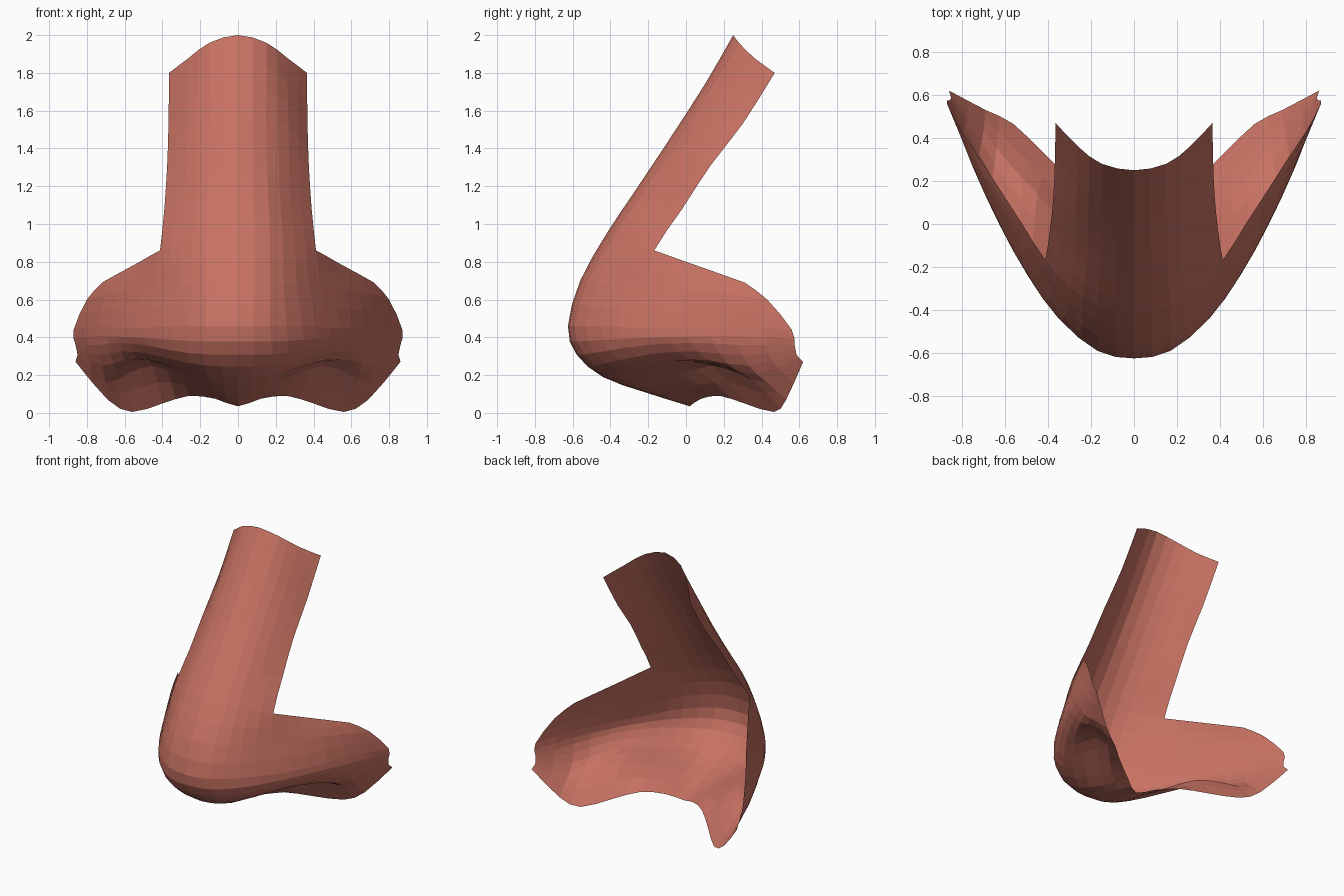
import bpy
from mathutils import Vector

if "Cube" in bpy.data.objects:
    bpy.data.objects.remove(bpy.data.objects["Cube"])

# Half cross-sections (centre line -> outer edge)
bridge = [
    [(0, .25, 2.0), (.15, .28, 1.96), (.26, .36, 1.88), (.365, .47, 1.80)],
    [(0, .10, 1.74), (.15, .13, 1.71), (.265, .20, 1.64), (.368, .30, 1.53)],
    [(0, -.10, 1.43), (.15, -.06, 1.41), (.27, .02, 1.37), (.375, .13, 1.31)],
    [(0, -.28, 1.16), (.16, -.24, 1.15), (.28, -.15, 1.11), (.39, -.02, 1.08)],
]
upper_wing = [
    [(0, -.42, .95), (.17, -.38, .94), (.30, -.29, .90), (.413, -.168, .86),
     (.52, 0, .80), (.63, .17, .74), (.72, .31, .69)],
    [(0, -.56, .70), (.17, -.52, .69), (.31, -.40, .68), (.44, -.22, .67),
     (.57, -.01, .65), (.70, .22, .63), (.80, .43, .60)],
    [(0, -.625, .46), (.17, -.59, .46), (.34, -.45, .46), (.48, -.26, .45),
     (.61, -.03, .45), (.74, .25, .46), (.87, .56, .44)],
]
underside = [
    [(0, -.58, .31), (.18, -.54, .31), (.35, -.41, .33), (.50, -.20, .36),
     (.63, .03, .37), (.75, .28, .36), (.86, .575, .36)],
    [(0, -.44, .19), (.16, -.40, .20), (.32, -.27, .24), (.47, -.08, .28),
     (.60, .11, .28), (.72, .33, .25), (.85, .585, .31)],
    [(0, -.22, .11), (.14, -.18, .13), (.30, -.03, .20), (.45, .14, .25),
     (.58, .28, .21), (.70, .43, .16), (.855, .60, .29)],
    [(0, .02, .035), (.12, .08, .075), (.26, .18, .09), (.40, .31, .05),
     (.56, .465, .005), (.69, .53, .07), (.86, .62, .27)],
]


def smooth_line(points, steps=2):
    """Catmull-Rom curve through all points."""
    p = [2 * points[0] - points[1]] + points + [2 * points[-1] - points[-2]]
    out = []
    for i in range(1, len(p) - 2):
        a, b, c, d = p[i - 1:i + 3]
        for s in range(steps):
            t = s / steps
            out.append(.5 * (2 * b + (c - a) * t + (2 * a - 5 * b + 4 * c - d) * t ** 2
                             + (3 * b - a - 3 * c + d) * t ** 3))
    return out + [points[-1]]


# Mirror and smooth every section; key columns by signed offset from the centre
rows = []
for half in bridge + upper_wing + underside:
    full = [Vector((-x, y, z)) for x, y, z in half[:0:-1]] + [Vector(v) for v in half]
    line = smooth_line(full)
    mid = len(line) // 2
    rows.append({i - mid: v for i, v in enumerate(line)})

# Smooth down each column; wing columns start below the bridge
STEPS = 2
verts, index = [], {}
edge = max(rows[-1])
for c in range(-edge, edge + 1):
    first = next(i for i, r in enumerate(rows) if c in r)
    for k, v in enumerate(smooth_line([r[c] for r in rows[first:]], STEPS)):
        index[first * STEPS + k, c] = len(verts)
        verts.append(v)

faces = []
for r, c in index:
    quad = [(r, c), (r + 1, c), (r + 1, c + 1), (r, c + 1)]
    if all(q in index for q in quad):
        faces.append([index[q] for q in quad])

# Open nose shell
mesh = bpy.data.meshes.new("nose")
mesh.from_pydata(verts, [], faces)
mesh.update()
nose = bpy.data.objects.new("nose", mesh)
bpy.context.collection.objects.link(nose)

skin = bpy.data.materials.new("warm_skin")
skin.diffuse_color = (.58, .17, .125, 1)
skin.use_nodes = True
skin.node_tree.nodes["Principled BSDF"].inputs["Base Color"].default_value = skin.diffuse_color
mesh.materials.append(skin)
